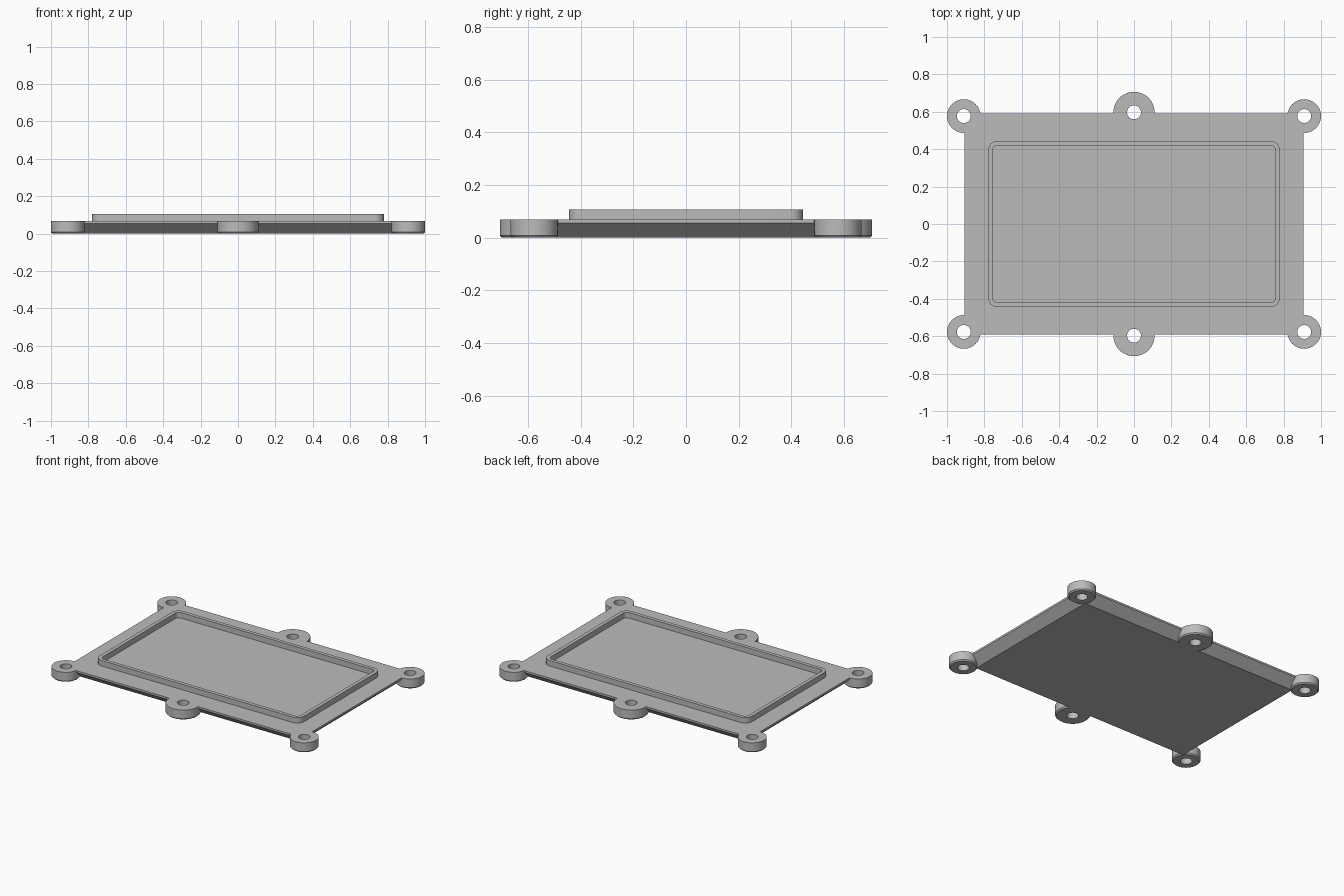
import bpy, bmesh, math

cube = bpy.data.objects.get("Cube")
if cube:
    bpy.data.objects.remove(cube, do_unlink=True)

grey = bpy.data.materials.new("plain grey")
grey.use_nodes = True
grey.diffuse_color = (0.5, 0.5, 0.5, 1)
grey.node_tree.nodes["Principled BSDF"].inputs["Base Color"].default_value = (0.5, 0.5, 0.5, 1)

TOP = 0.068


def loft(name, rings, closed=False):
    """Skin a stack of matching rings; cap the ends or join last to first."""
    bm = bmesh.new()
    loops = [[bm.verts.new(p) for p in ring] for ring in rings]
    pairs = list(zip(loops, loops[1:]))
    if closed:
        pairs.append((loops[-1], loops[0]))
    else:
        bm.faces.new(loops[0])
        bm.faces.new(loops[-1])
    for low, high in pairs:
        for i in range(len(low)):
            j = (i + 1) % len(low)
            bm.faces.new((low[i], low[j], high[j], high[i]))
    bmesh.ops.recalc_face_normals(bm, faces=bm.faces)
    mesh = bpy.data.meshes.new(name)
    bm.to_mesh(mesh)
    bm.free()
    mesh.materials.append(grey)
    obj = bpy.data.objects.new(name, mesh)
    bpy.context.collection.objects.link(obj)
    return obj


def rectangle(hx, hy, z):
    return [(-hx, -hy, z), (hx, -hy, z), (hx, hy, z), (-hx, hy, z)]


def circle(x, y, r, z, n=48):
    return [(x + r * math.cos(math.tau * i / n), y + r * math.sin(math.tau * i / n), z)
            for i in range(n)]


def rounded_rectangle(hx, hy, r, z, n=8):
    ring = []
    for k, (sx, sy) in enumerate([(1, 1), (-1, 1), (-1, -1), (1, -1)]):
        for i in range(n + 1):
            a = math.pi / 2 * (k + i / n)
            ring.append((sx * (hx - r) + r * math.cos(a), sy * (hy - r) + r * math.sin(a), z))
    return ring


def combine(target, tool, operation):
    """Apply a boolean and discard its tool."""
    tool.hide_render = True
    mod = target.modifiers.new("combine", "BOOLEAN")
    mod.object, mod.operation, mod.solver = tool, operation, "EXACT"
    bpy.context.view_layer.objects.active = target
    bpy.ops.object.modifier_apply(modifier=mod.name)
    bpy.data.objects.remove(tool, do_unlink=True)


# Plate with undercut, sloping sides
plate = loft("base_plate", [rectangle(0.845, 0.53, 0), rectangle(0.907, 0.592, 0.055),
                            rectangle(0.907, 0.592, TOP)])

# Screw lugs at the corners and the middle of the long sides
lugs = [(sx * 0.91, sy * 0.577, 0.09) for sx in (-1, 1) for sy in (-1, 1)]
lugs += [(0, sy * 0.597, 0.11) for sy in (-1, 1)]
for x, y, r in lugs:
    lug = loft("lug", [circle(x, y, r - 0.008, 0), circle(x, y, r, 0.008), circle(x, y, r, TOP)])
    combine(plate, lug, "UNION")
for x, y, r in lugs:
    hole = loft("hole_cutter", [circle(x, y, 0.037, -0.1), circle(x, y, 0.037, 0.2)])
    combine(plate, hole, "DIFFERENCE")

# Raised rim around the centre
outer, inner = (0.78, 0.445, 0.05), (0.755, 0.42, 0.025)
rim = loft("raised_rim", [rounded_rectangle(*outer, TOP), rounded_rectangle(*outer, 0.106),
                          rounded_rectangle(*inner, 0.106), rounded_rectangle(*inner, TOP)], True)
combine(plate, rim, "UNION")

# Smooth the round walls, keep the edges sharp
bpy.ops.object.select_all(action="DESELECT")
plate.select_set(True)
bpy.context.view_layer.objects.active = plate
bpy.ops.object.shade_smooth_by_angle(angle=math.radians(30))
